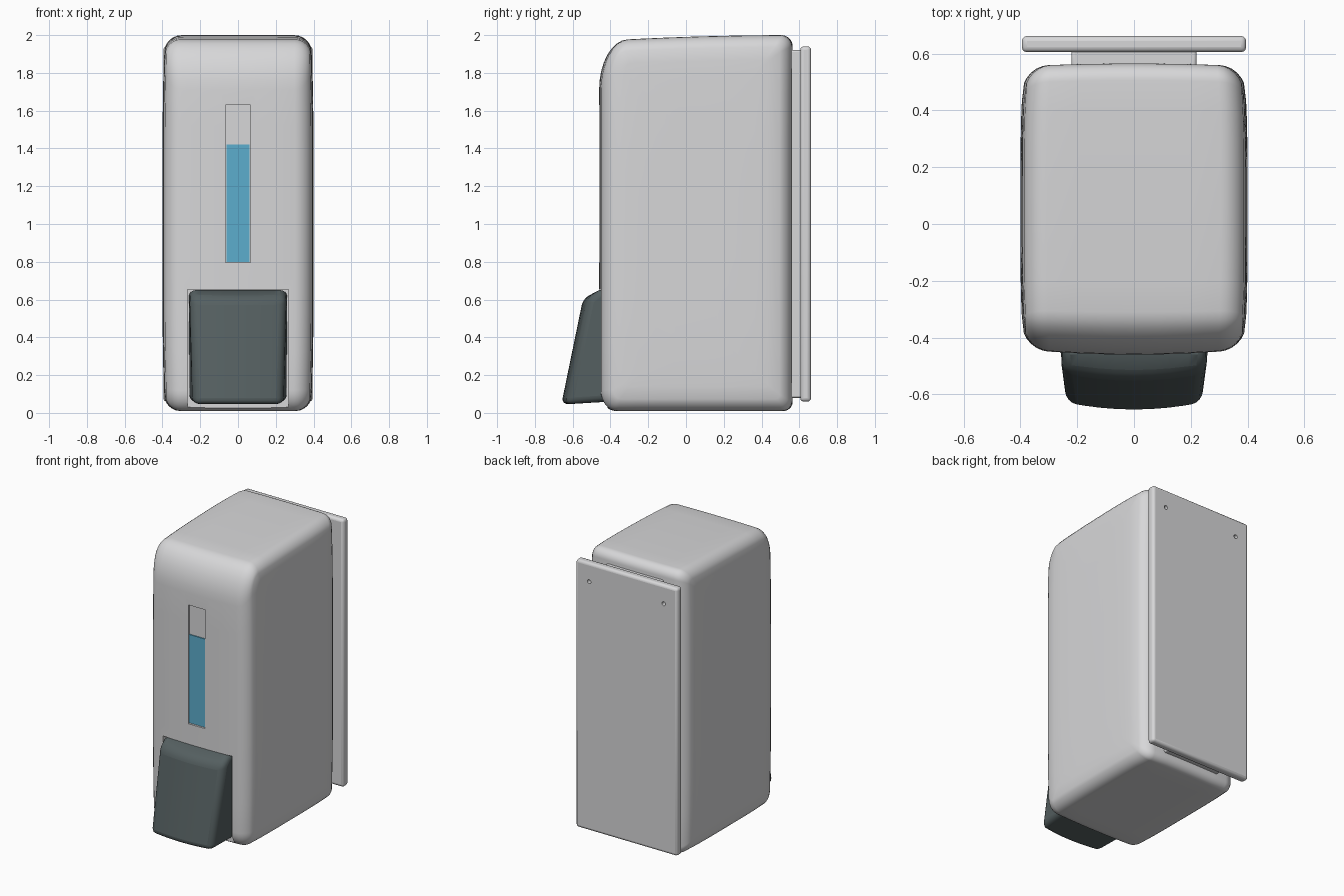
import bpy, bmesh, math

if "Cube" in bpy.data.objects:
    bpy.data.objects.remove(bpy.data.objects["Cube"])


def material(name, color):
    m = bpy.data.materials.new(name)
    m.diffuse_color = (*color, 1)
    m.use_nodes = True
    m.node_tree.nodes["Principled BSDF"].inputs["Base Color"].default_value = m.diffuse_color
    return m


SHELL = material("light grey plastic", (0.68, 0.68, 0.69))
DARK = material("dark grey plastic", (0.09, 0.115, 0.118))
BLUE = material("blue liquid", (0.107, 0.418, 0.61))


def add_object(name, bm, mat, bevel=0, segments=4):
    bmesh.ops.recalc_face_normals(bm, faces=bm.faces[:])
    mesh = bpy.data.meshes.new(name)
    bm.to_mesh(mesh)
    bm.free()
    mesh.materials.append(mat)
    ob = bpy.data.objects.new(name, mesh)
    bpy.context.collection.objects.link(ob)
    if bevel:
        b = ob.modifiers.new("bevel", 'BEVEL')
        b.width, b.segments, b.angle_limit = bevel, segments, math.radians(40)
    return ob


def box(name, lo, hi, mat, bevel=0, segments=3):
    bm = bmesh.new()
    bmesh.ops.create_cube(bm, size=1)
    for v in bm.verts:
        v.co = [(a + b) / 2 + c * (b - a) for a, b, c in zip(lo, hi, v.co)]
    return add_object(name, bm, mat, bevel, segments)


def loft(rings):
    """Closed skin through a list of point rings."""
    bm = bmesh.new()
    loops = [[bm.verts.new(p) for p in ring] for ring in rings]
    n = len(loops[0])
    for a, b in zip(loops, loops[1:]):
        for i in range(n):
            bm.faces.new((a[i], a[(i + 1) % n], b[(i + 1) % n], b[i]))
    bm.faces.new(loops[0])
    bm.faces.new(loops[-1])
    return bm


def cut(target, cutter):
    mod = target.modifiers.new("cut", 'BOOLEAN')
    mod.object, mod.solver = cutter, 'EXACT'
    cutter.hide_render = True
    cutter.hide_set(True)


def smooth(ob):
    bpy.ops.object.select_all(action='DESELECT')
    ob.select_set(True)
    bpy.context.view_layer.objects.active = ob
    bpy.ops.object.shade_smooth_by_angle(angle=math.radians(32))


# Housing: rounded side profile lofted across the width, bulging at the sides
def side_profile(inset):
    y0, y1, z0, z1 = -0.46 + inset, 0.565 - inset, 0.01 + inset, 2.0 - inset
    k = max(0.2, 1 - inset / 0.12)
    corners = [(y1, z1, -1, -1, .06, .06, 0), (y0, z1, 1, -1, .15, .27, 90),
               (y0, z0, 1, 1, .09, .11, 180), (y1, z0, -1, 1, .05, .05, 270)]
    pts = []
    for y, z, sy, sz, ry, rz, start in corners:
        ry, rz = ry * k, rz * k
        for i in range(9):
            a = math.radians(start + i * 90 / 8)
            pts.append((y + sy * ry + ry * math.cos(a), z + sz * rz + rz * math.sin(a)))
        # Points along the straight run, so the sides can curve
    out = []
    for i, p in enumerate(pts):
        out.append(p)
        if i % 9 == 8:
            q = pts[(i + 1) % len(pts)]
            out += [tuple(a + (b - a) * j / 8 for a, b in zip(p, q)) for j in range(1, 8)]
    return out


def shape(x, y, z):
    u, w = (y - 0.05) / 0.51, (z - 1) / 0.99
    x *= 1 - 0.04 * abs(u) ** 4 - 0.03 * abs(w) ** 4
    z -= 0.03 * ((0.56 - y) ** 2) * max(0, z / 2) ** 4
    y += 0.12 * x * x * (1 if u < 0 else -0.5) * abs(u) ** 3
    return x, y, z


R = 0.085
half = [(0.4, 0.4), (0.4, 0.3), (0.4, 0.2), (0.4, 0.13)]
half += [(0.4 - R + R * math.cos(math.radians(a)), R - R * math.sin(math.radians(a)))
         for a in (0, 15, 30, 45, 60, 75, 90)][:]
half = half[:4] + half[5:] + [(0.2, 0), (0.1, 0)]
layers = [(-x, i) for x, i in half] + [(0, 0)] + half[::-1]
body = add_object("housing", loft([[shape(x, y, z) for y, z in side_profile(i)]
                                   for x, i in layers]), SHELL)

# Recesses for the level window and the push button
cut(body, box("window_cutter", (-0.065, -0.6, 0.795), (0.065, -0.446, 1.63), SHELL))
cut(body, box("button_cutter", (-0.268, -0.7, -0.1), (0.268, -0.415, 0.652), SHELL))
smooth(body)

# Blue liquid level in the window
smooth(box("liquid_level", (-0.062, -0.453, 0.8), (0.062, -0.444, 1.42), BLUE))

# Push button: wedge profile, tapered and bowed towards the front
wedge = [(-0.40, 0.06), (-0.66, 0.045), (-0.545, 0.605), (-0.46, 0.65), (-0.40, 0.65)]
rings = []
for t in (-1, -0.75, -0.5, -0.25, 0, 0.25, 0.5, 0.75, 1):
    rings.append([(t * (0.26 + 0.11 * min(0, y + 0.46)), y + (0.025 * t * t if y < -0.5 else 0), z)
                  for y, z in wedge])
smooth(add_object("push_button", loft(rings), DARK, 0.035, 4))

# Wall plate with two screw holes, joined to the housing by a narrow spacer
plate = box("wall_plate", (-0.395, 0.605, 0.06), (0.395, 0.662, 1.94), SHELL, 0.018)
for side in (-1, 1):
    bm = bmesh.new()
    bmesh.ops.create_cone(bm, cap_ends=True, segments=16, radius1=0.014, radius2=0.014, depth=0.3)
    hole = add_object("screw_hole_cutter", bm, SHELL)
    hole.rotation_euler.x = math.pi / 2
    hole.location = (side * 0.29, 0.65, 1.81)
    cut(plate, hole)
smooth(plate)
smooth(box("spacer", (-0.22, 0.54, 0.08), (0.22, 0.615, 1.92), SHELL, 0.01))
